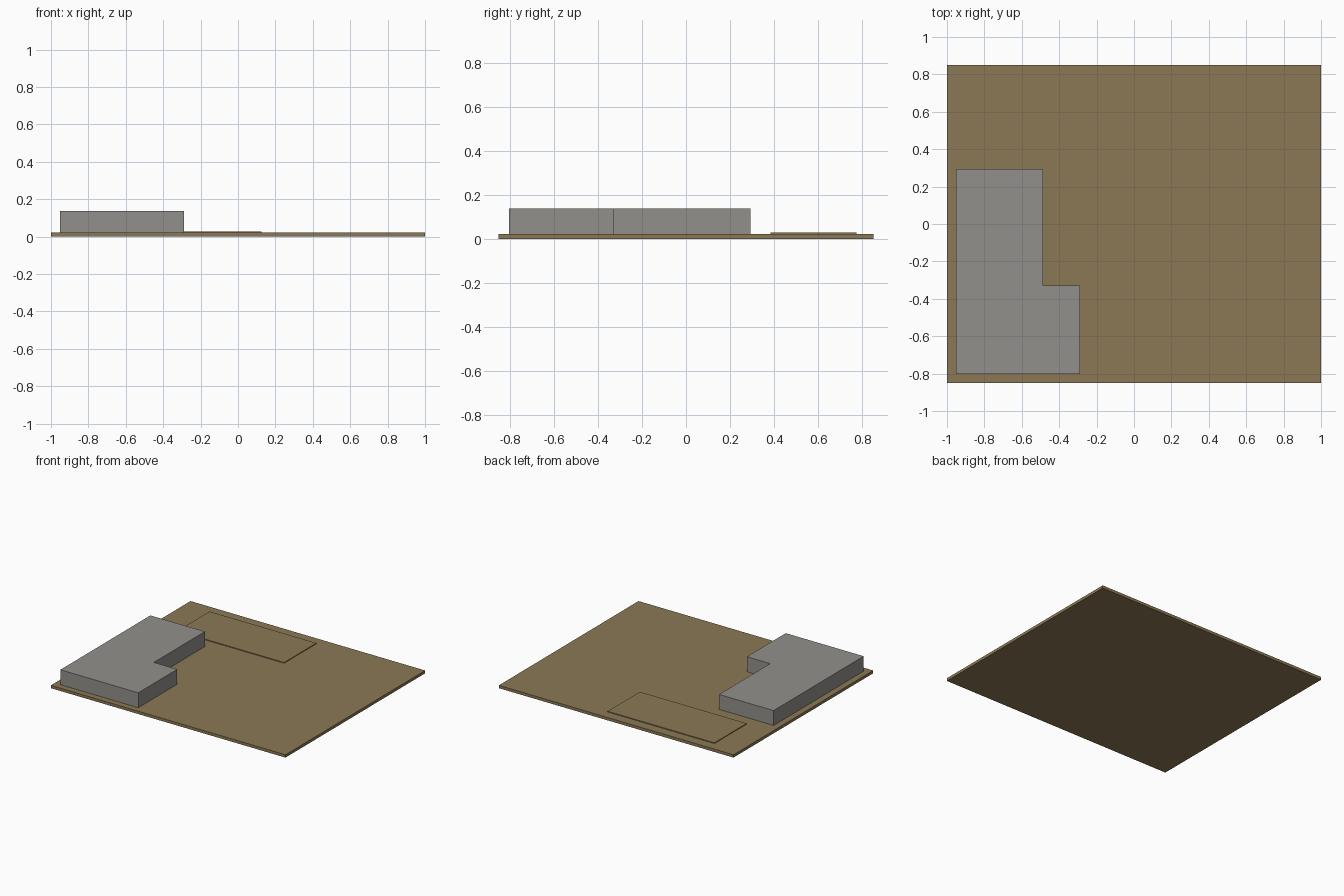
import bpy

if "Cube" in bpy.data.objects:
    bpy.data.objects.remove(bpy.data.objects["Cube"])


def material(name, rgb):
    m = bpy.data.materials.new(name)
    m.diffuse_color = (*rgb, 1.0)
    m.use_nodes = True
    m.node_tree.nodes["Principled BSDF"].inputs["Base Color"].default_value = m.diffuse_color
    return m


earth = material("earth_brown", (0.26, 0.19, 0.09))
stone = material("stone_grey", (0.29, 0.28, 0.26))


def box(name, x, y, z, mat):
    """Flat-sided box from (min, max) ranges on each axis."""
    bpy.ops.mesh.primitive_cube_add(size=1)
    ob = bpy.context.object
    ob.name = name
    for v in ob.data.vertices:
        v.co = [r[0] if c < 0 else r[1] for c, r in zip(v.co, (x, y, z))]
    ob.data.materials.append(mat)
    return ob


BASE_TOP, ROOF = 0.022, 0.137

# Ground slab
box("ground_slab", (-1, 1), (-0.85, 0.85), (0, BASE_TOP), earth)

# Thin raised patch at the back
box("raised_patch", (-0.785, 0.125), (0.383, 0.775), (BASE_TOP, 0.028), earth)

# L-shaped block: narrow rear wing and wide front wing
box("rear_wing", (-0.952, -0.487), (-0.329, 0.293), (BASE_TOP, ROOF), stone)
box("front_wing", (-0.952, -0.288), (-0.803, -0.329), (BASE_TOP, ROOF), stone)
